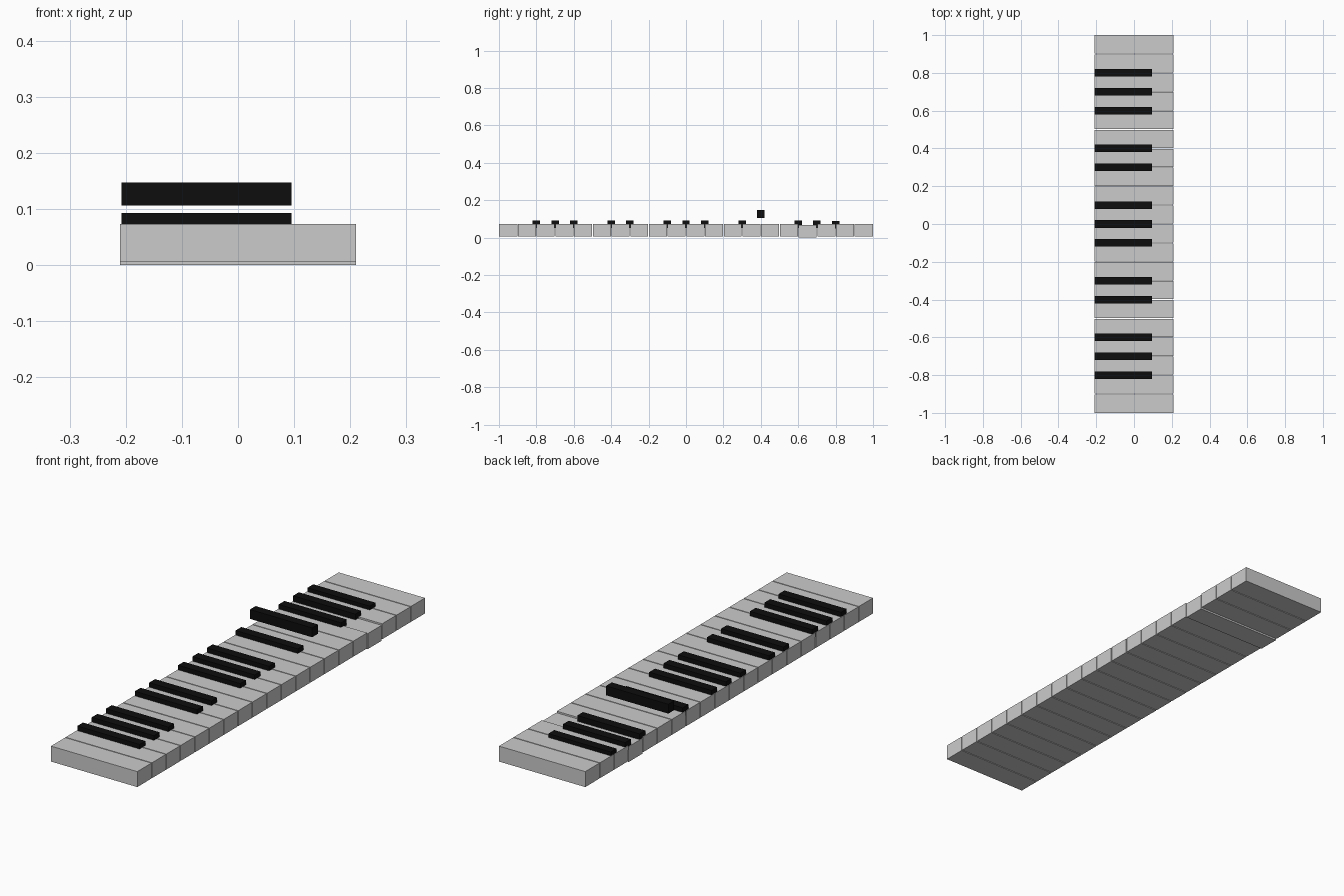
import bpy

if "Cube" in bpy.data.objects:
    bpy.data.objects.remove(bpy.data.objects["Cube"])

black = bpy.data.materials.new("black")
black.diffuse_color = (0.004, 0.004, 0.004, 1)
black.use_nodes = True
black.node_tree.nodes["Principled BSDF"].inputs["Base Color"].default_value = black.diffuse_color


def box(name, x, y, z, material=None):
    """Box spanning the given (min, max) ranges."""
    spans = (x, y, z)
    bpy.ops.mesh.primitive_cube_add(size=1, location=[(a + b) / 2 for a, b in spans])
    ob = bpy.context.object
    ob.name = name
    ob.scale = [b - a for a, b in spans]
    bpy.ops.object.transform_apply(location=False, rotation=False, scale=True)
    if material:
        ob.data.materials.append(material)
    return ob


# White keys: a row of slabs with hairline gaps, one of them pressed down
GAP = 0.004
PRESSED = 16
for i in range(20):
    y0 = -1 + i * 0.1
    lo = y0 + (GAP / 2 if i > 0 else 0)
    hi = y0 + 0.1 - (GAP / 2 if i < 19 else 0)
    drop = 0.005 if i == PRESSED else 0
    box(f"white_key_{i + 1}", (-0.21, 0.21), (lo, hi), (0.005 - drop, 0.073 - drop))

# Black keys: groups of three and two, one floating above the row, one slightly lower
LIFT = {4: 0.054, 8: -0.003}
for n in (-8, -7, -6, -4, -3, -1, 0, 1, 3, 4, 6, 7, 8):
    y = n / 10
    dz = LIFT.get(n, 0)
    box(f"black_key_{n + 9}", (-0.208, 0.095), (y - 0.02, y + 0.02),
        (0.052 + dz, 0.093 + dz), black)
